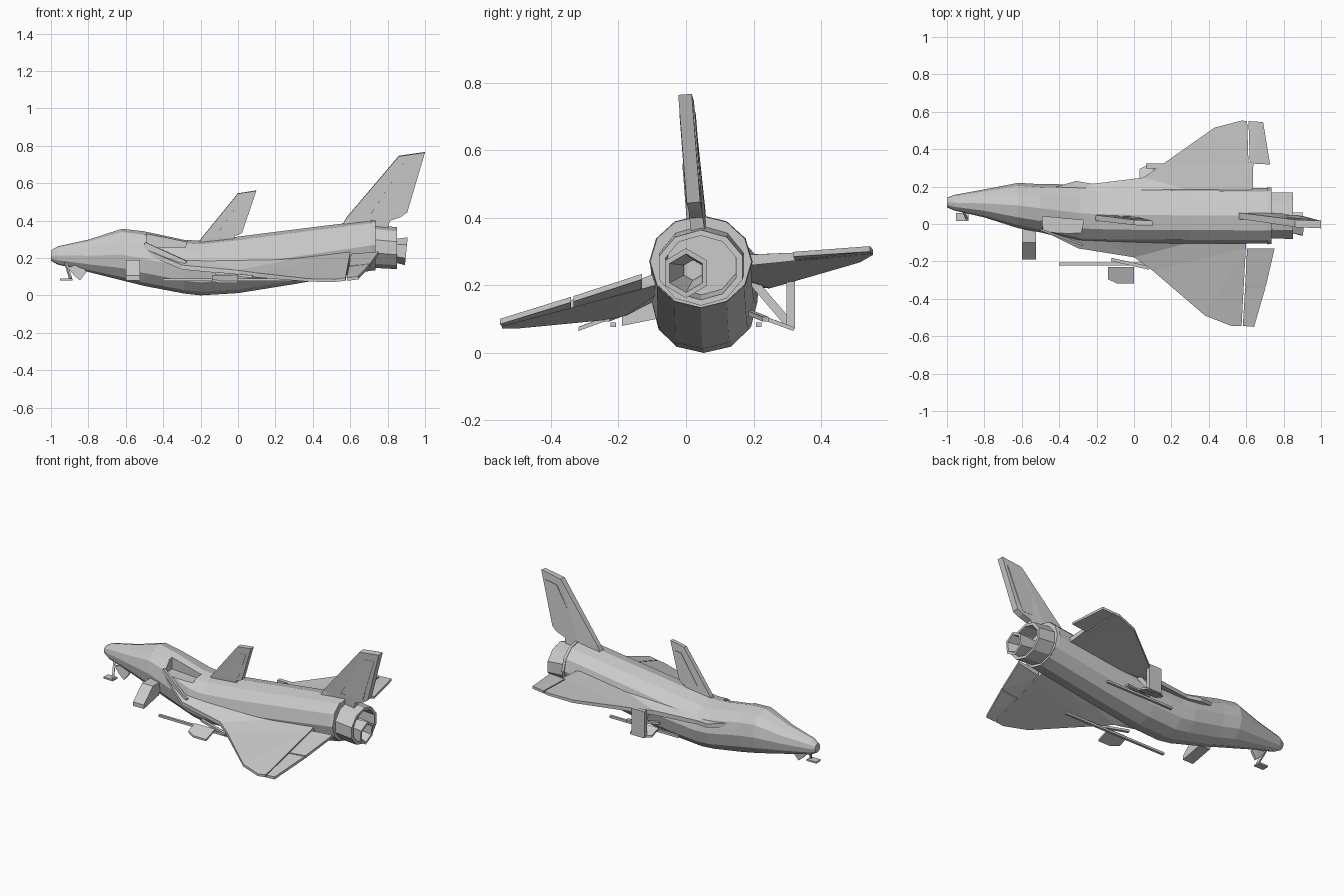
import bpy, bmesh
from math import cos, sin, pi, copysign
from mathutils import Vector


def finish(name, bm):
    bmesh.ops.recalc_face_normals(bm, faces=bm.faces)
    me = bpy.data.meshes.new(name)
    bm.to_mesh(me)
    bm.free()
    ob = bpy.data.objects.new(name, me)
    bpy.context.collection.objects.link(ob)
    return ob


def loft(name, rings, closed=False):
    """Skin a list of point rings; closed joins last ring to first, otherwise cap."""
    bm = bmesh.new()
    vs = [[bm.verts.new(p) for p in r] for r in rings]
    n = len(vs[0])
    pairs = list(zip(vs, vs[1:])) + ([(vs[-1], vs[0])] if closed else [])
    for a, b in pairs:
        for i in range(n):
            j = (i + 1) % n
            bm.faces.new((a[i], a[j], b[j], b[i]))
    if not closed:
        for r in (vs[0], vs[-1]):
            bmesh.ops.triangulate(bm, faces=[bm.faces.new(r)])
    return finish(name, bm)


def slab(name, pts, axis):
    """Flat part from outline points (x, y, z, half thickness) thickened along axis."""
    axis = Vector(axis)
    return loft(name, [[Vector(p[:3]) + axis * p[3] * s for p in pts] for s in (1, -1)])


def bar(name, a, b, w, h):
    a, b = Vector(a), Vector(b)
    d = (b - a).normalized()
    u = d.cross(Vector((0, 0, 1)) if abs(d.z) < .9 else Vector((1, 0, 0))).normalized()
    v = d.cross(u)
    return loft(name, [[p + u * w / 2 * i + v * h / 2 * j
                        for i, j in ((1, 1), (-1, 1), (-1, -1), (1, -1))] for p in (a, b)])


def ring(x, yc, zc, ry, rz, n, slant=0, power=1.0):
    out = []
    for k in range(n):
        t = 2 * pi * (k + .5) / n if n != 12 else 2 * pi * k / n
        c, s = cos(t), sin(t)
        c = copysign(abs(c) ** power, c)
        s = copysign(abs(s) ** power, s)
        out.append((x + slant * rz * s, yc + ry * c, zc + rz * s))
    return out


# Fuselage: x, y min, y max, z min, z max
sections = [(-1, .09, .14, .185, .24), (-.965, .073, .155, .165, .262),
            (-.8, .035, .185, .125, .298), (-.62, -.022, .22, .08, .356),
            (-.5, -.045, .213, .05, .342), (-.29, -.095, .212, .01, .297),
            (-.2, -.1, .205, 0, .292), (0, -.103, .2, .012, .314),
            (.3, -.103, .195, .06, .352), (.73, -.105, .192, .135, .405)]
fuselage = loft("fuselage", [ring(x, (a + b) / 2, (c + d) / 2, (b - a) / 2, (d - c) / 2,
                                  12, 0, .93) for x, a, b, c, d in sections])

# Open bay behind the nose, cut on the near upper side
cutter = loft("bay_cutter", [[(-.49, .04, z), (-.27, .02, z), (-.29, -.1, z), (-.4, -.2, z),
                              (-.48, -.2, z)] for z in (.255, .45)])
cutter.hide_render = True
cutter.hide_set(True)
mod = fuselage.modifiers.new("bay", 'BOOLEAN')
mod.operation, mod.object, mod.solver = 'DIFFERENCE', cutter, 'EXACT'
bar("bay_brace", (-.5, -.03, .27), (-.28, -.11, .17), .012, .03)

# Tail shroud and nozzle, both hollow
loft("tail_ring", [ring(.715, .044, .27, .153, .138, 12), ring(.735, .044, .27, .15, .136, 12)])
loft("tail_shroud", [ring(.73, .046, .262, .13, .115, 10), ring(.85, .044, .252, .13, .112, 10),
                     ring(.85, .044, .252, .11, .095, 10), ring(.74, .046, .262, .105, .09, 10)], True)
loft("engine_nozzle", [ring(.735, .02, .245, .045, .045, 6), ring(.9, 0, .236, .072, .074, 6, .1),
                       ring(.9, 0, .236, .056, .057, 6, .1), ring(.745, .02, .245, .03, .03, 6)], True)

# Near wing with leading edge strake
slab("near_wing", [(-.5, -.03, .235, .012), (-.3, -.13, .15, .012), (0, -.178, .122, .012),
                   (.1, -.25, .108, .012), (.38, -.49, .081, .008), (.52, -.545, .079, .007),
                   (.575, -.545, .086, .008), (.598, -.13, .205, .016), (.6, -.02, .24, .02),
                   (-.4, .03, .235, .02)], (0, 0, 1))
# Elevons, one pair on the near wing and a single outer one on the far wing
slab("near_outer_elevon", [(.582, -.545, .086, .008), (.642, -.55, .093, .008),
                           (.703, -.34, .158, .008), (.594, -.34, .144, .012)], (0, 0, 1))
slab("near_inner_elevon", [(.594, -.333, .146, .012), (.705, -.333, .16, .008),
                           (.752, -.13, .226, .008), (.605, -.13, .206, .016)], (0, 0, 1))
# Far wing
slab("far_wing", [(-.45, .19, .24, .012), (-.31, .23, .212, .012), (-.22, .215, .205, .012),
                  (.05, .248, .205, .014), (.16, .325, .225, .012), (.43, .515, .277, .009),
                  (.575, .553, .298, .008), (.605, .55, .301, .008), (.612, .33, .285, .012),
                  (.638, .328, .285, .012), (.635, .19, .275, .016), (.6, .1, .268, .02),
                  (-.4, .1, .23, .02)], (0, 0, 1))
slab("far_elevon", [(.612, .55, .301, .008), (.69, .545, .308, .008),
                    (.728, .318, .292, .007), (.65, .322, .286, .011), (.619, .334, .286, .011)], (0, 0, 1))

# Tail fin with raised rudder panel
slab("tail_fin", [(.56, .042, .38, .018), (.58, .042, .415, .016), (.86, .003, .745, .02),
                  (1, -.003, .765, .02), (.905, .022, .445, .02), (.87, .028, .42, .02),
                  (.812, .03, .40, .02), (.8, .035, .36, .02), (.7, .042, .36, .02)], (0, 1, .08))
slab("rudder_panel", [(.71, .03, .435, .021), (.885, .006, .705, .023),
                      (.965, .003, .715, .023), (.87, .024, .44, .023)], (0, 1, .08))

# Forward fin with raised panel
slab("forward_fin", [(-.22, .035, .25, .015), (-.2, .032, .30, .015), (0, .008, .545, .014),
                     (.098, .003, .56, .014), (.022, .022, .335, .015), (-.02, .026, .315, .015),
                     (-.02, .035, .25, .015)], (0, 1, .08))
slab("forward_panel", [(-.11, .026, .335, .017), (.015, .012, .505, .017),
                       (.06, .01, .51, .017), (-.005, .023, .34, .017)], (0, 1, .08))

# Side door housing under the nose section
loft("side_door", [[(x, -.19, .08), (x, -.19, .105), (x, -.1, .19), (x, 0, .19), (x, -.04, .11)]
                   for x in (-.6, -.525)])

# Nose gear: strut, foot plate and door
bar("nose_strut", (-.925, .09, .19), (-.895, .03, .09), .012, .014)
slab("nose_foot", [(-.952, .015, .085, .005), (-.952, .06, .085, .005),
                   (-.885, .06, .085, .005), (-.885, .015, .085, .005)], (0, 0, 1))
slab("nose_door", [(-.91, .075, .15, .008), (-.875, .075, .105, .008), (-.845, .075, .08, .008),
                   (-.81, .08, .125, .008), (-.84, .085, .17, .008)], (0, 1, 0))

# Main skids: rod, brace and plate on each side
for side, x0, x1, px in (("near", -.4, .33, -.14), ("far", -.1, .38, .03)):
    s = -1 if side == "near" else 1
    bar(side + "_skid_rod", (x0, s * .215, .083), (x1, s * .215, .083), .016, .014)
    bar(side + "_skid_brace", (px + .02, s * .19, .118), (px + .22, s * .235, .1), .018, .014)
    slab(side + "_skid_plate", [(px, s * .23, .103, .006), (px, s * .295, .08, .006),
                                (px + .05, s * .318, .071, .006), (px + .14, s * .318, .071, .006),
                                (px + .14, s * .23, .103, .006)], (0, 0, 1))

# Far leg struts under the wing
bar("far_upright_strut", (.11, .31, .235), (.11, .31, .072), .026, .09)
bar("far_diagonal_strut", (.12, .19, .22), (.12, .312, .078), .03, .025)
